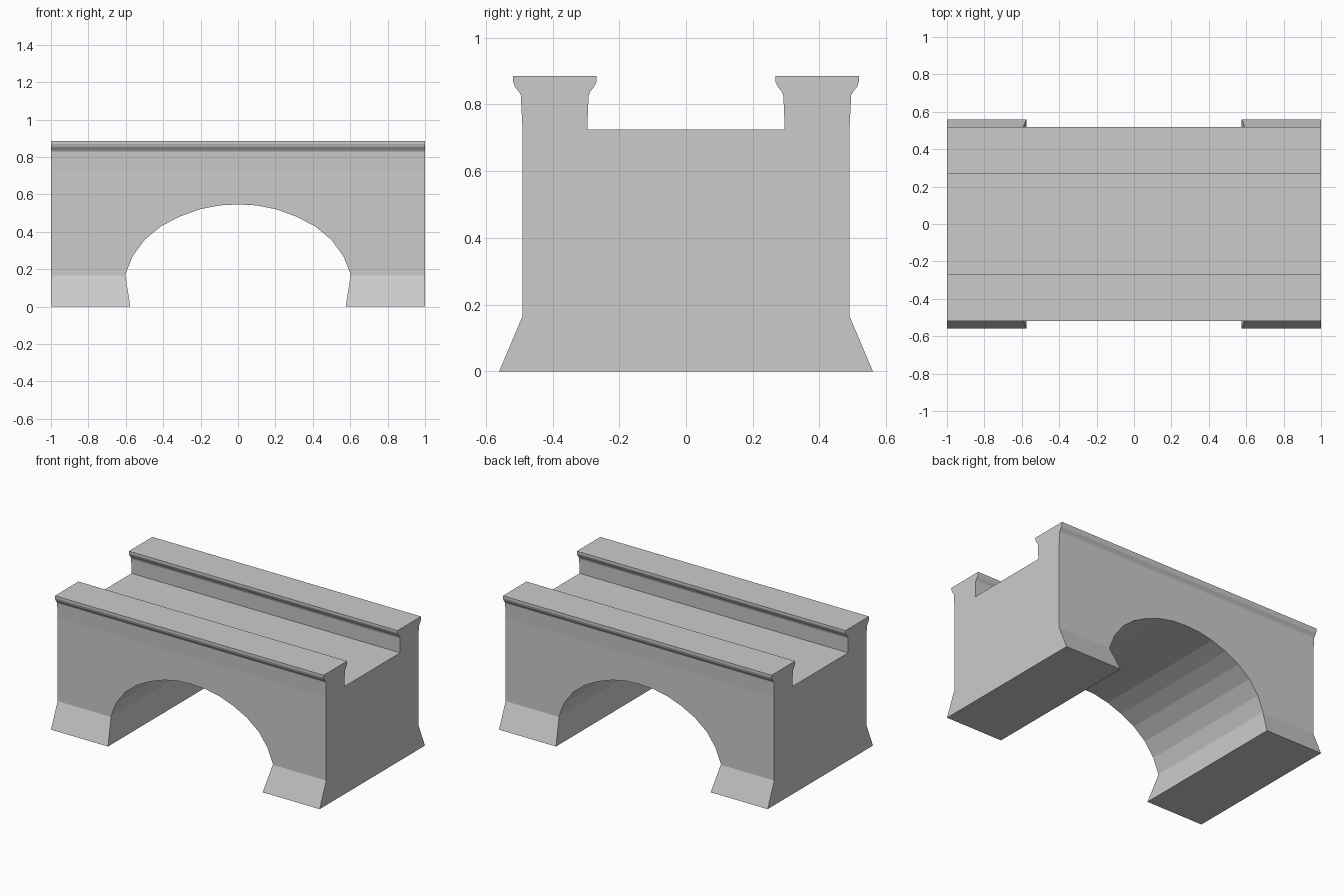
import bpy
import bmesh
from mathutils import Vector

if "Cube" in bpy.data.objects:
    bpy.data.objects.remove(bpy.data.objects["Cube"])


def prism(name, points, depth):
    """Closed prism from a 3D outline, extruded along the depth vector."""
    bm = bmesh.new()
    face = bm.faces.new([bm.verts.new(p) for p in points])
    ext = bmesh.ops.extrude_face_region(bm, geom=[face])
    moved = [v for v in ext["geom"] if isinstance(v, bmesh.types.BMVert)]
    bmesh.ops.translate(bm, verts=moved, vec=Vector(depth))
    bmesh.ops.recalc_face_normals(bm, faces=bm.faces)
    mesh = bpy.data.meshes.new(name)
    bm.to_mesh(mesh)
    bm.free()
    obj = bpy.data.objects.new(name, mesh)
    bpy.context.collection.objects.link(obj)
    return obj


def mirrored(half):
    """Complete a half outline by mirroring its first coordinate."""
    return half + [(-a, z) for a, z in reversed(half) if a > 0]


# Bridge body: flared footing, wall, moulded parapet and sunken roadway
section = mirrored([
    (0.56, 0.0), (0.49, 0.165), (0.49, 0.725), (0.495, 0.828),
    (0.501, 0.838), (0.513, 0.853), (0.518, 0.868), (0.518, 0.885),
    (0.268, 0.885), (0.268, 0.868), (0.275, 0.853), (0.287, 0.838),
    (0.292, 0.825), (0.296, 0.725),
])
bridge = prism("bridge_body", [(-1, y, z) for y, z in section], (2, 0, 0))

# Arch opening: legs splay inward below the springing line
arch = mirrored([
    (0.571, -0.03), (0.603, 0.17), (0.563, 0.27), (0.497, 0.36),
    (0.41, 0.43), (0.31, 0.482), (0.205, 0.52), (0.10, 0.541), (0.0, 0.546),
])
cutter = prism("arch_cutter", [(x, -1, z) for x, z in arch], (0, 2, 0))
cutter.hide_render = True

# Cut the arch, then discard the cutter
cut = bridge.modifiers.new("arch", "BOOLEAN")
cut.operation = "DIFFERENCE"
cut.solver = "EXACT"
cut.object = cutter
bpy.context.view_layer.objects.active = bridge
bridge.select_set(True)
bpy.ops.object.modifier_apply(modifier=cut.name)
bpy.data.objects.remove(cutter)
